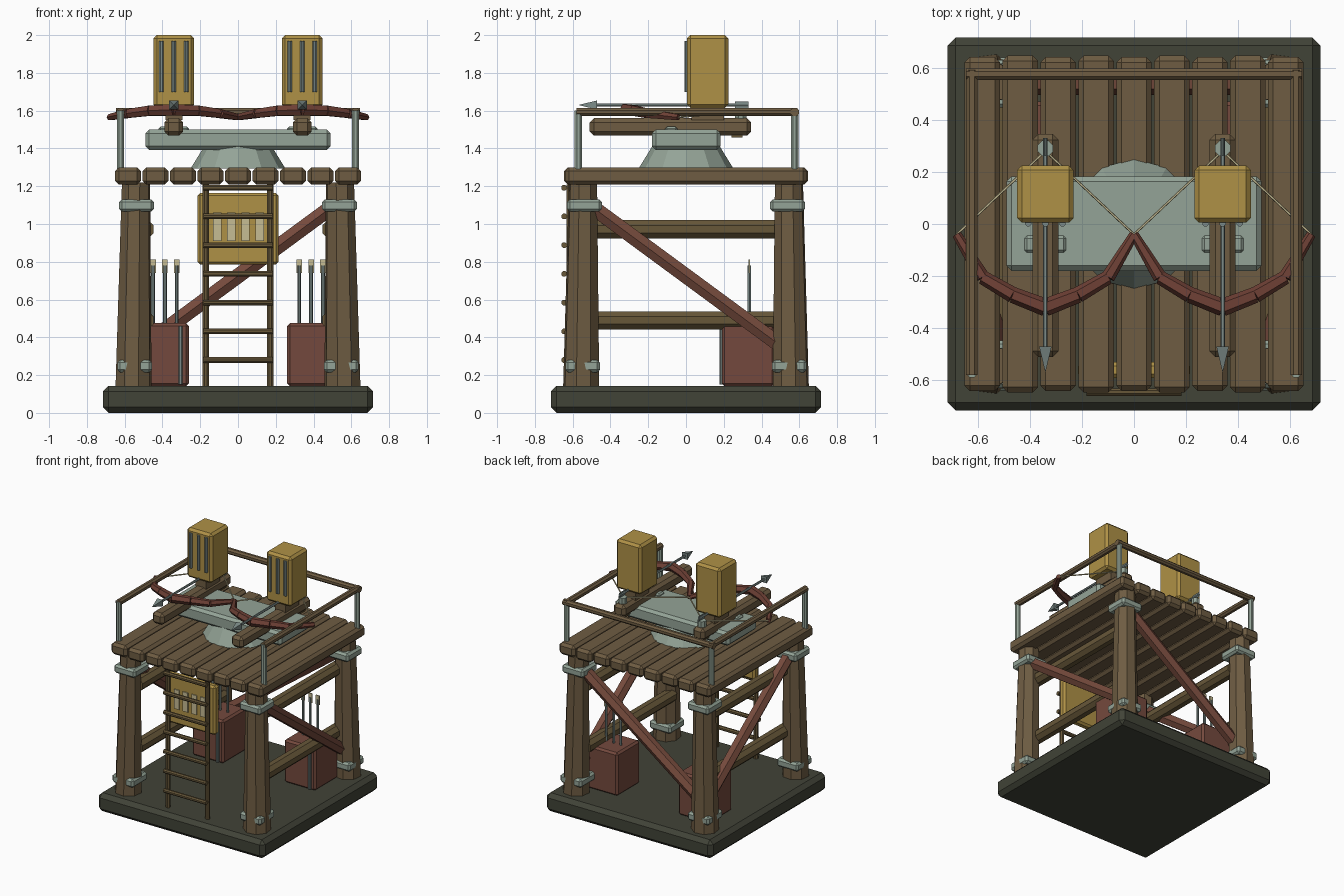
import bpy, bmesh, math
from mathutils import Vector, Matrix

if "Cube" in bpy.data.objects:
    bpy.data.objects.remove(bpy.data.objects["Cube"])


def material(name, hexa):
    def lin(i):
        c = int(hexa[i:i + 2], 16) / 255
        return c / 12.92 if c < 0.04045 else ((c + 0.055) / 1.055) ** 2.4
    col = (lin(0), lin(2), lin(4), 1)
    m = bpy.data.materials.new(name)
    m.use_nodes = True
    m.diffuse_color = col
    m.node_tree.nodes["Principled BSDF"].inputs["Base Color"].default_value = col
    return m


WOOD = material("brown wood", "6E5C42")
OLIVE = material("olive wood", "675739")
RED = material("red wood", "754A3C")
BOW = material("dark red wood", "6E4035")
CRATE = material("crate red", "74493D")
METAL = material("pale green metal", "94A497")
STEEL = material("grey steel", "7C8B88")
GOLD = material("mustard", "AF9146")
CREAM = material("cream", "C6BC94")
STONE = material("dark stone", "414337")


def finish(name, bm, mat):
    bmesh.ops.recalc_face_normals(bm, faces=bm.faces)
    me = bpy.data.meshes.new(name)
    bm.to_mesh(me)
    bm.free()
    me.materials.append(mat)
    ob = bpy.data.objects.new(name, me)
    bpy.context.collection.objects.link(ob)
    return ob


def box(name, lo, hi, mat, bevel=0.0):
    """Box between two corners with chamfered edges."""
    lo, hi = Vector(lo), Vector(hi)
    bm = bmesh.new()
    bmesh.ops.create_cube(bm, size=1)
    bmesh.ops.scale(bm, vec=hi - lo, verts=bm.verts)
    bmesh.ops.translate(bm, vec=(lo + hi) / 2, verts=bm.verts)
    if bevel:
        bmesh.ops.bevel(bm, geom=bm.edges[:], offset=bevel, segments=1,
                        affect='EDGES', profile=0.5)
    return finish(name, bm, mat)


def rod(name, a, b, r, mat, r2=None, sides=8):
    """Straight faceted rod or cone between two points."""
    a, b = Vector(a), Vector(b)
    d = b - a
    bm = bmesh.new()
    bmesh.ops.create_cone(bm, cap_ends=True, segments=sides, radius1=r,
                          radius2=r if r2 is None else r2, depth=d.length)
    turn = d.to_track_quat('Z', 'Y').to_matrix().to_4x4()
    spin = Matrix.Rotation(math.pi / sides, 4, 'Z')
    bm.transform(Matrix.Translation((a + b) / 2) @ turn @ spin)
    return finish(name, bm, mat)


# Ground slab
box("base_slab", (-.715, -.715, 0), (.715, .715, .143), STONE, .03)

# Four legs with metal collars
for sx in (-1, 1):
    for sy in (-1, 1):
        rod("leg", (sx * .553, sy * .555, .13), (sx * .54, sy * .545, 1.22),
            .099, WOOD, .077)
        for z, c in ((.215, .547), (1.065, .538)):
            x, y = sx * c, sy * c
            box("leg_collar", (x - .092, y - .092, z),
                (x + .092, y + .092, z + .066), METAL, .015)

# Side beams and diagonal braces
for sx in (-1, 1):
    for z in (.49, .972):
        rod("side_beam", (sx * .495, -.53, z), (sx * .495, .53, z), .052, OLIVE)
    rod("side_brace", (sx * .54, -.53, 1.115), (sx * .54, .53, .335), .046, RED, sides=6)
rod("back_brace", (.53, .54, 1.115), (-.53, .54, .335), .046, RED, sides=6)

# Deck planks
for i in range(9):
    x = (i - 4) * .1455
    end = .64 + .006 * (i % 2)
    box("deck_plank", (x - .068, -end, 1.208), (x + .068, end, 1.3), WOOD, .02)

# Railing, open at the front
for sx in (-1, 1):
    for y in (-.57, .575):
        rod("rail_post", (sx * .622, y, 1.29), (sx * .622, y, 1.6), .021, METAL)
    rod("side_rail", (sx * .622, -.58, 1.593), (sx * .622, .59, 1.593), .024, WOOD)
rod("back_rail", (-.645, .575, 1.593), (.645, .575, 1.593), .024, WOOD)

# Ladder
for sx in (-1, 1):
    rod("ladder_rail", (sx * .17, -.615, .14), (sx * .17, -.615, 1.21), .018, OLIVE)
for i in range(7):
    z = .28 + i * .152
    rod("ladder_rung", (-.182, -.645, z), (.182, -.645, z), .016, OLIVE)

# Board behind the ladder with pale strips
box("hanging_board", (-.215, -.59, .785), (.215, -.53, 1.165), GOLD, .015)
for i in range(4):
    x = -.11 + i * .075
    box("board_strip", (x - .022, -.598, .91), (x + .022, -.589, 1.06), CREAM)

# Bolt crates in the back corners
for sx in (-1, 1):
    c = sx * .395
    box("bolt_crate", (c - .135, .19, .14), (c + .135, .47, .475), CRATE, .015)
    rod("crate_strip", (c + .09, .188, .15), (c + .09, .188, .46), .012, STEEL)
    for i in (-1, 0, 1):
        x = sx * .387 + i * .063
        rod("spare_bolt", (x, .335, .46), (x, .335, .78), .01, STEEL, sides=6)
        box("spare_fletching", (x - .015, .331, .74), (x + .015, .339, .812), CREAM)

# Turret foot and crossbar
rod("turret_foot", (0, 0, 1.295), (0, 0, 1.45), .25, METAL, .155, 12).data.transform(
    Matrix.Rotation(math.pi / 12, 4, 'Z'))
box("turret_crossbar", (-.49, -.18, 1.392), (.49, .183, 1.5), METAL, .02)

# Twin crossbows
for sx in (-1, 1):
    x = sx * .34
    box("stock", (x - .05, -.51, 1.468), (x + .05, .345, 1.56), WOOD, .022)
    box("stock_clamp", (x - .08, -.11, 1.49), (x + .08, -.045, 1.515), METAL, .01)
    box("trigger_block", (x - .03, .24, 1.458), (x + .03, .3, 1.475), OLIVE)
    rod("string_catch", (x, .29, 1.55), (x, .29, 1.605), .032, METAL)

    # Magazine with slot bars
    box("magazine", (x - .108, .005, 1.615), (x + .108, .225, 2), GOLD, .018)
    box("magazine_foot", (x - .045, .03, 1.55), (x + .045, .2, 1.62), WOOD)
    for i in (-1, 0, 1):
        rod("magazine_bar", (x + i * .066, .003, 1.7), (x + i * .066, .003, 1.97),
            .013, STEEL)

    # Loaded bolt
    rod("bolt_shaft", (x, -.49, 1.63), (x, .33, 1.63), .009, STEEL, sides=6)
    rod("bolt_head", (x, -.47, 1.63), (x, -.57, 1.63), .034, STEEL, 0, 4)
    box("bolt_fletching", (x - .003, .26, 1.612), (x + .003, .33, 1.648), STEEL)

    # Bow limbs, thick in the middle and thin at the tips
    for side in (-1, 1):
        mid = (x, -.32, 1.605)
        bend = (x + side * .125, -.272, 1.6)
        curl = (x + side * .24, -.205, 1.585)
        tip = (x + side * .34, -.04, 1.565)
        rod("bow_limb", mid, bend, .034, BOW, .031, 6)
        rod("bow_limb", bend, curl, .031, BOW, .027, 6)
        rod("bow_tip", curl, tip, .027, BOW, .018, 6)
        rod("bowstring", tip, (x, .28, 1.595), .005, CREAM, sides=5)
